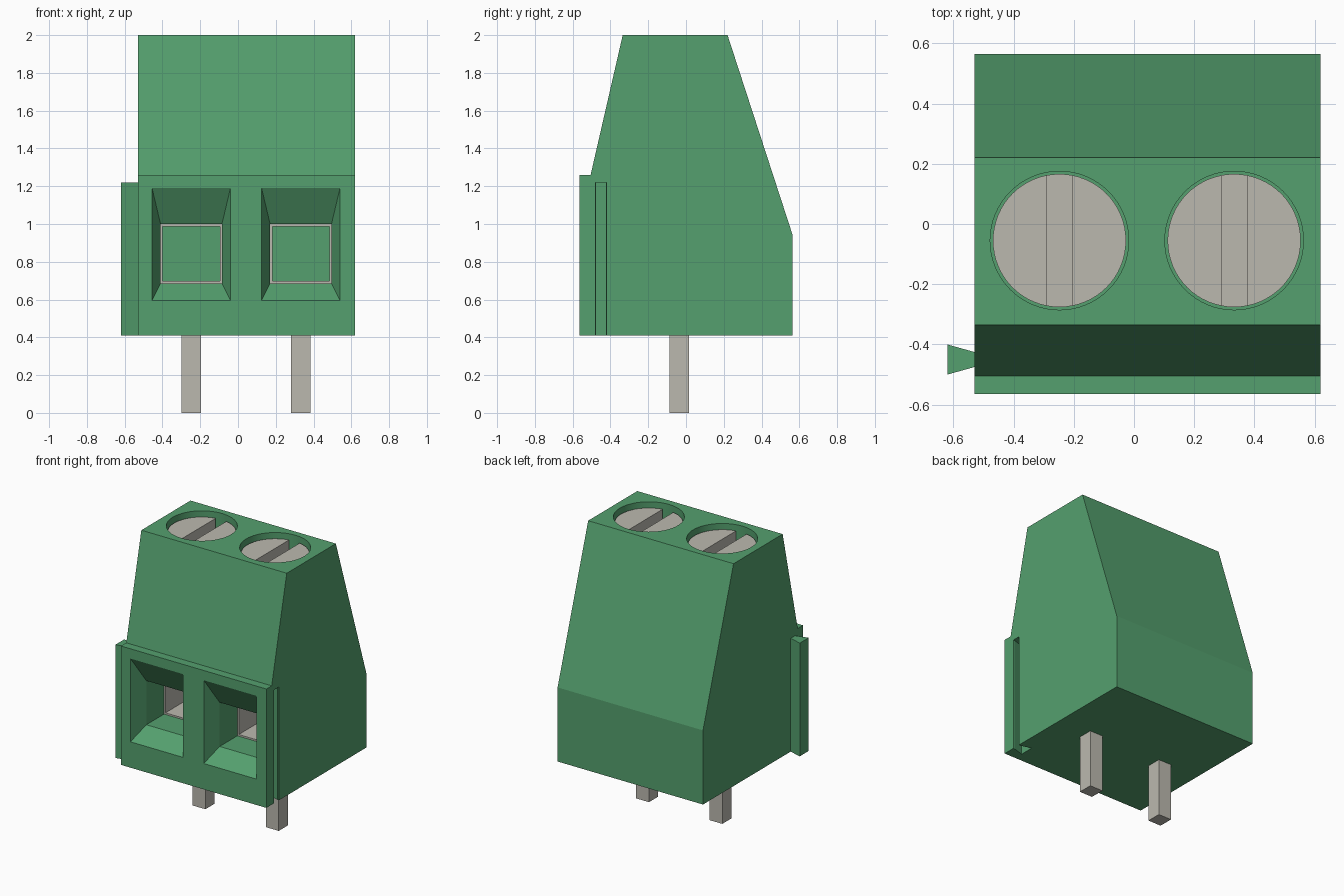
import bpy
import bmesh
import math

if "Cube" in bpy.data.objects:
    bpy.data.objects.remove(bpy.data.objects["Cube"], do_unlink=True)


def make_material(name, colour):
    mat = bpy.data.materials.new(name)
    mat.use_nodes = True
    mat.diffuse_color = colour
    mat.node_tree.nodes["Principled BSDF"].inputs["Base Color"].default_value = colour
    return mat


GREEN = make_material("green plastic", (0.089, 0.352, 0.156, 1))
METAL = make_material("pale metal", (0.50, 0.485, 0.43, 1))


def loft(name, rings, mat):
    """Closed solid running through rings of matching 3D points."""
    bm = bmesh.new()
    loops = [[bm.verts.new(p) for p in ring] for ring in rings]
    for low, high in zip(loops, loops[1:]):
        for i in range(len(low)):
            j = (i + 1) % len(low)
            bm.faces.new((low[i], low[j], high[j], high[i]))
    bm.faces.new(loops[0][::-1])
    bm.faces.new(loops[-1])
    bmesh.ops.recalc_face_normals(bm, faces=bm.faces)
    mesh = bpy.data.meshes.new(name)
    bm.to_mesh(mesh)
    bm.free()
    mesh.materials.append(mat)
    obj = bpy.data.objects.new(name, mesh)
    bpy.context.collection.objects.link(obj)
    return obj


def rect(cx, y, half, z0, z1):
    return [(cx - half, y, z0), (cx + half, y, z0), (cx + half, y, z1), (cx - half, y, z1)]


def box(name, x, y, z, mat):
    cx, half = (x[0] + x[1]) / 2, (x[1] - x[0]) / 2
    return loft(name, [rect(cx, v, half, *z) for v in y], mat)


def disc(cx, cy, z, radius, sides=64):
    turn = math.tau / sides
    return [(cx + radius * math.cos(i * turn), cy + radius * math.sin(i * turn), z)
            for i in range(sides)]


def cut(target, cutter):
    cutter.hide_render = True
    mod = target.modifiers.new("cut", "BOOLEAN")
    mod.operation = "DIFFERENCE"
    mod.solver = "EXACT"
    mod.object = cutter
    bpy.context.view_layer.objects.active = target
    bpy.ops.object.modifier_apply(modifier=mod.name)
    bpy.data.objects.remove(cutter, do_unlink=True)


LEFT, RIGHT = 0.62, -0.53
FRONT, BASE = -0.565, 0.41
FUNNEL_END, CLAMP_START, CLAMP_END = -0.45, -0.25, 0.14
SCREW_Y = -0.055

# Housing: side profile extruded across the width
profile = [(FRONT, BASE), (0.565, BASE), (0.565, 0.94), (0.22, 2),
           (-0.335, 2), (-0.505, 1.26), (FRONT, 1.26)]
housing = loft("housing", [[(x, y, z) for y, z in profile] for x in (RIGHT, LEFT)], GREEN)


# Dovetail rail on one side and matching groove on the other
def dovetail(name, inner, outer, z0):
    plan = [(inner, -0.475), (inner, -0.425), (outer, -0.40), (outer, -0.50)]
    return loft(name, [[(x, y, z) for x, y in plan] for z in (z0, 1.22)], GREEN)


cut(housing, box("groove_mouth", (LEFT - 0.01, LEFT + 0.05), (-0.478, -0.422),
                 (BASE - 0.1, 1.22), GREEN))
cut(housing, dovetail("groove", LEFT - 0.002, LEFT - 0.09, BASE - 0.1))
dovetail("side_rail", RIGHT, RIGHT - 0.09, BASE)

for side, cx in (("right", -0.2475), ("left", 0.3325)):
    # Flared wire entry, then a square passage
    depth = FUNNEL_END - FRONT
    rings = []
    for y in (FRONT - 0.02, FUNNEL_END):
        t = (FUNNEL_END - y) / depth
        rings.append(rect(cx, y, 0.1625 + 0.045 * t, 0.685 - 0.09 * t, 1.0 + 0.19 * t))
    rings.append(rect(cx, CLAMP_END, 0.1625, 0.685, 1.0))
    cut(housing, loft("entry_cutter", rings, GREEN))

    # Metal clamp sleeve lining the passage
    clamp = box(side + "_clamp", (cx - 0.1625, cx + 0.1625), (CLAMP_START, CLAMP_END),
                (0.685, 1.0), METAL)
    cut(clamp, box("clamp_cutter", (cx - 0.151, cx + 0.151),
                   (CLAMP_START - 0.1, CLAMP_END + 0.1), (0.697, 0.988), METAL))

    # Screw well and slotted screw head
    cut(housing, loft("well_cutter", [disc(cx, SCREW_Y, z, 0.23) for z in (1.8, 2.1)], GREEN))
    screw = loft(side + "_screw", [disc(cx, SCREW_Y, z, 0.221) for z in (1.79, 1.96)], METAL)
    cut(screw, box("slot_cutter", (cx - 0.042, cx + 0.042),
                   (SCREW_Y - 0.4, SCREW_Y + 0.4), (1.86, 2.1), METAL))

    # Solder pin
    box(side + "_pin", (cx - 0.051, cx + 0.051), (-0.088, 0.016), (0, 0.5), METAL)

    screw.select_set(True)

# Smooth round walls, keeping the edges sharp
housing.select_set(True)
bpy.context.view_layer.objects.active = housing
bpy.ops.object.shade_smooth_by_angle(angle=math.radians(12))
